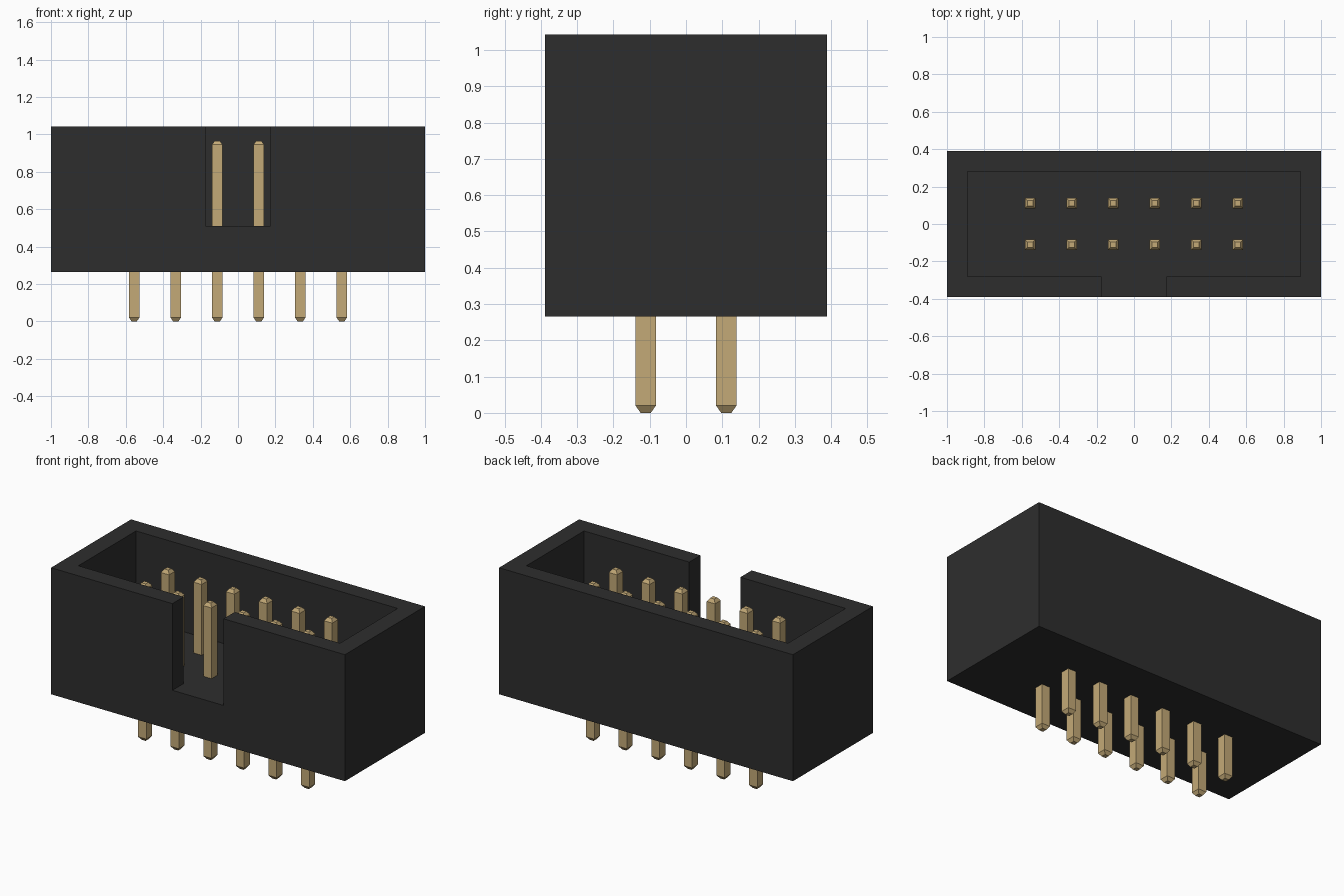
import bpy, bmesh

old = bpy.data.objects.get("Cube")
if old:
    bpy.data.objects.remove(old, do_unlink=True)


def material(name, rgb):
    m = bpy.data.materials.new(name)
    m.use_nodes = True
    m.diffuse_color = (*rgb, 1)
    m.node_tree.nodes["Principled BSDF"].inputs["Base Color"].default_value = (*rgb, 1)
    return m


def finish(name, bm, mat):
    bmesh.ops.recalc_face_normals(bm, faces=bm.faces)
    mesh = bpy.data.meshes.new(name)
    bm.to_mesh(mesh)
    bm.free()
    mesh.materials.append(mat)
    ob = bpy.data.objects.new(name, mesh)
    bpy.context.collection.objects.link(ob)
    return ob


def prism(name, outline, z0, z1, mat):
    """Extrude a flat outline from z0 up to z1."""
    bm = bmesh.new()
    face = bm.faces.new([bm.verts.new((x, y, z0)) for x, y in outline])
    top = bmesh.ops.extrude_face_region(bm, geom=[face])["geom"]
    verts = [v for v in top if isinstance(v, bmesh.types.BMVert)]
    bmesh.ops.translate(bm, verts=verts, vec=(0, 0, z1 - z0))
    return finish(name, bm, mat)


def pin(name, x, y, mat):
    """Square pin with a chamfered tip at each end."""
    bm = bmesh.new()
    rings = []
    for z, h in ((0, TIP), (0.02, PIN), (0.945, PIN), (0.965, TIP)):
        rings.append([bm.verts.new((x + sx * h, y + sy * h, z))
                      for sx, sy in ((-1, -1), (1, -1), (1, 1), (-1, 1))])
    for low, high in zip(rings, rings[1:]):
        for i in range(4):
            j = (i + 1) % 4
            bm.faces.new((low[i], low[j], high[j], high[i]))
    bm.faces.new(rings[0])
    bm.faces.new(rings[-1])
    return finish(name, bm, mat)


black = material("black plastic", (0.027, 0.027, 0.027))
gold = material("pale gold", (0.55, 0.40, 0.185))

BOTTOM, FLOOR, TOP = 0.265, 0.51, 1.043
W, D = 1.0, 0.389          # housing half sizes
CW, CD = 0.89, 0.28        # cavity half sizes
NOTCH = 0.174              # key slot half width
PIN, TIP, PITCH = 0.028, 0.014, 0.222

# Housing block
housing = prism("housing", [(-W, -D), (W, -D), (W, D), (-W, D)], BOTTOM, TOP, black)

# Cavity and front key slot, cut as one T-shaped pocket
right_side = [(NOTCH, -D - 0.1), (NOTCH, -CD), (CW, -CD), (CW, CD)]
outline = right_side + [(-x, y) for x, y in reversed(right_side)]
cutter = prism("pocket_cutter", outline, FLOOR, TOP + 0.1, black)
cutter.hide_render = True
cut = housing.modifiers.new("pocket", "BOOLEAN")
cut.operation = "DIFFERENCE"
cut.solver = "EXACT"
cut.object = cutter
bpy.context.view_layer.objects.active = housing
bpy.ops.object.modifier_apply(modifier=cut.name)
bpy.data.objects.remove(cutter, do_unlink=True)

# Two rows of six pins
for row, y in (("front", -PITCH / 2), ("back", PITCH / 2)):
    for i in range(6):
        pin(f"{row}_pin_{i + 1}", (i - 2.5) * PITCH, y, gold)
